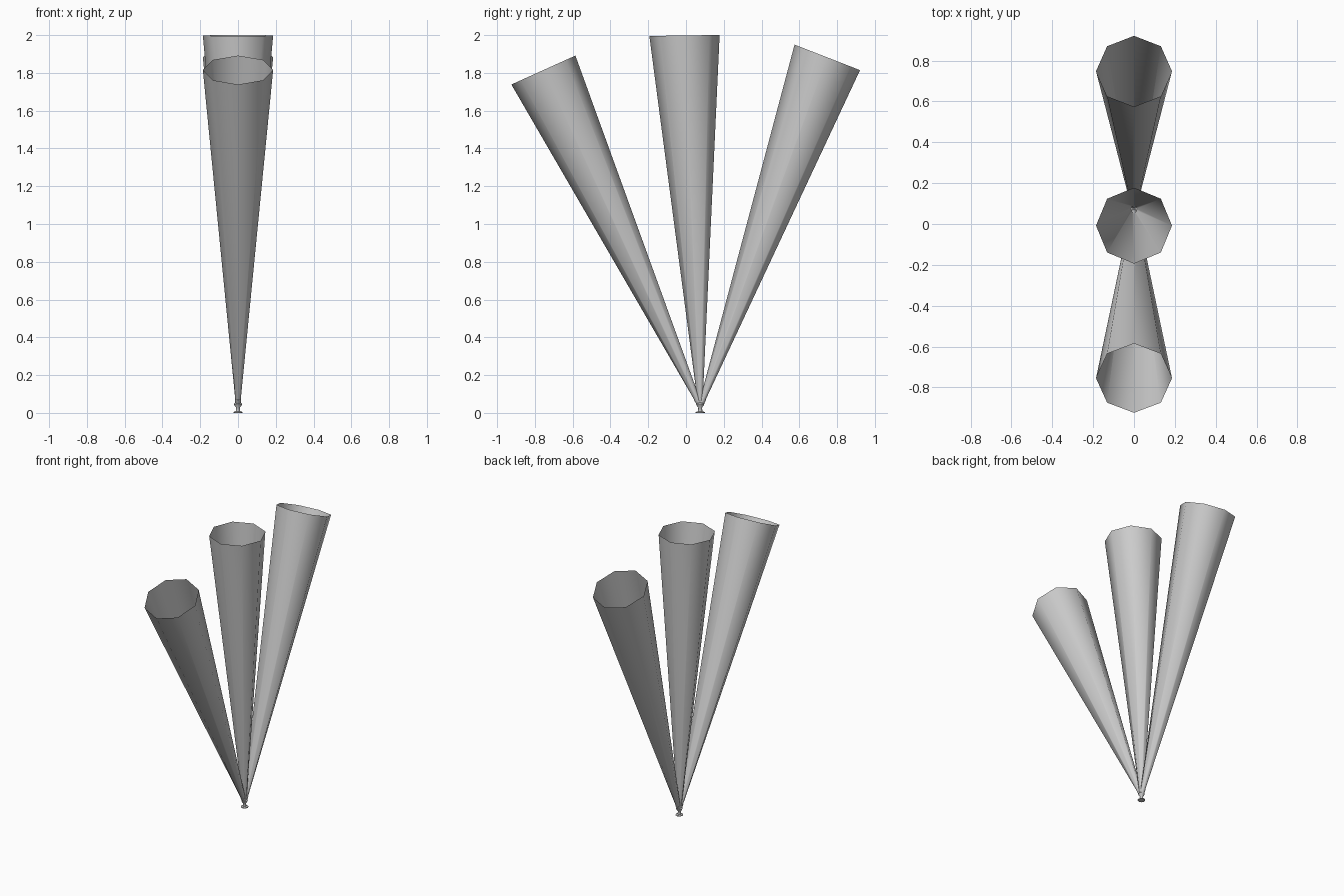
import bpy, bmesh
from math import sin, cos, pi, radians
from mathutils import Vector, Matrix

if "Cube" in bpy.data.objects:
    bpy.data.objects.remove(bpy.data.objects["Cube"])

HUB_Y = 0.075


def finish(name, bm):
    mesh = bpy.data.meshes.new(name)
    bmesh.ops.recalc_face_normals(bm, faces=bm.faces)
    bm.to_mesh(mesh)
    bm.free()
    ob = bpy.data.objects.new(name, mesh)
    bpy.context.collection.objects.link(ob)
    for p in mesh.polygons:
        p.use_smooth = True
    bpy.ops.object.select_all(action='DESELECT')
    bpy.context.view_layer.objects.active = ob
    ob.select_set(True)
    bpy.ops.object.shade_smooth_by_angle(angle=radians(50))
    return ob


def ring(bm, centre, radius, tilt, sides=8):
    rot = Matrix.Rotation(tilt, 3, 'X')
    return [bm.verts.new(Vector(centre) + rot @ Vector((radius * cos(2 * pi * i / sides),
            radius * sin(2 * pi * i / sides), 0))) for i in range(sides)]


def loft(name, rings, caps):
    bm = bmesh.new()
    loops = [ring(bm, *r) for r in rings]
    for a, b in zip(loops, loops[1:]):
        for i in range(len(a)):
            j = (i + 1) % len(a)
            bm.faces.new((a[i], a[j], b[j], b[i]))
    if caps:
        bm.faces.new(loops[0])
        bm.faces.new(loops[-1])
    return finish(name, bm)


# open-ended light beams fanning out from the hub: rim y, rim z, tilt
beams = [("front_beam", -0.755, 1.815, 24.3, -0.008),
         ("middle_beam", -0.008, 1.998, 0.8, 0.0),
         ("back_beam", 0.748, 1.882, -21.3, 0.008)]
for name, y, z, tilt, off in beams:
    t = radians(tilt)
    start = (0, HUB_Y + off, 0.055)
    loft(name, [(start, 0.013, t), ((0, y, z), 0.186, t)], False)
    # small lamp barrel at the root of each beam
    d = (Vector((0, y, z)) - Vector(start)).normalized()
    a = Vector(start) - d * 0.012
    loft(name.replace("beam", "lamp"),
         [(a, 0.010, t), (a + d * 0.012, 0.015, t), (a + d * 0.035, 0.017, t)], True)

# foot plate, stem and flared hub
profile = [(0.025, 0.0), (0.025, 0.005), (0.012, 0.008), (0.010, 0.028),
           (0.018, 0.038), (0.022, 0.048), (0.015, 0.056)]
loft("base", [((0, HUB_Y, z), r, 0) for r, z in profile], True)
